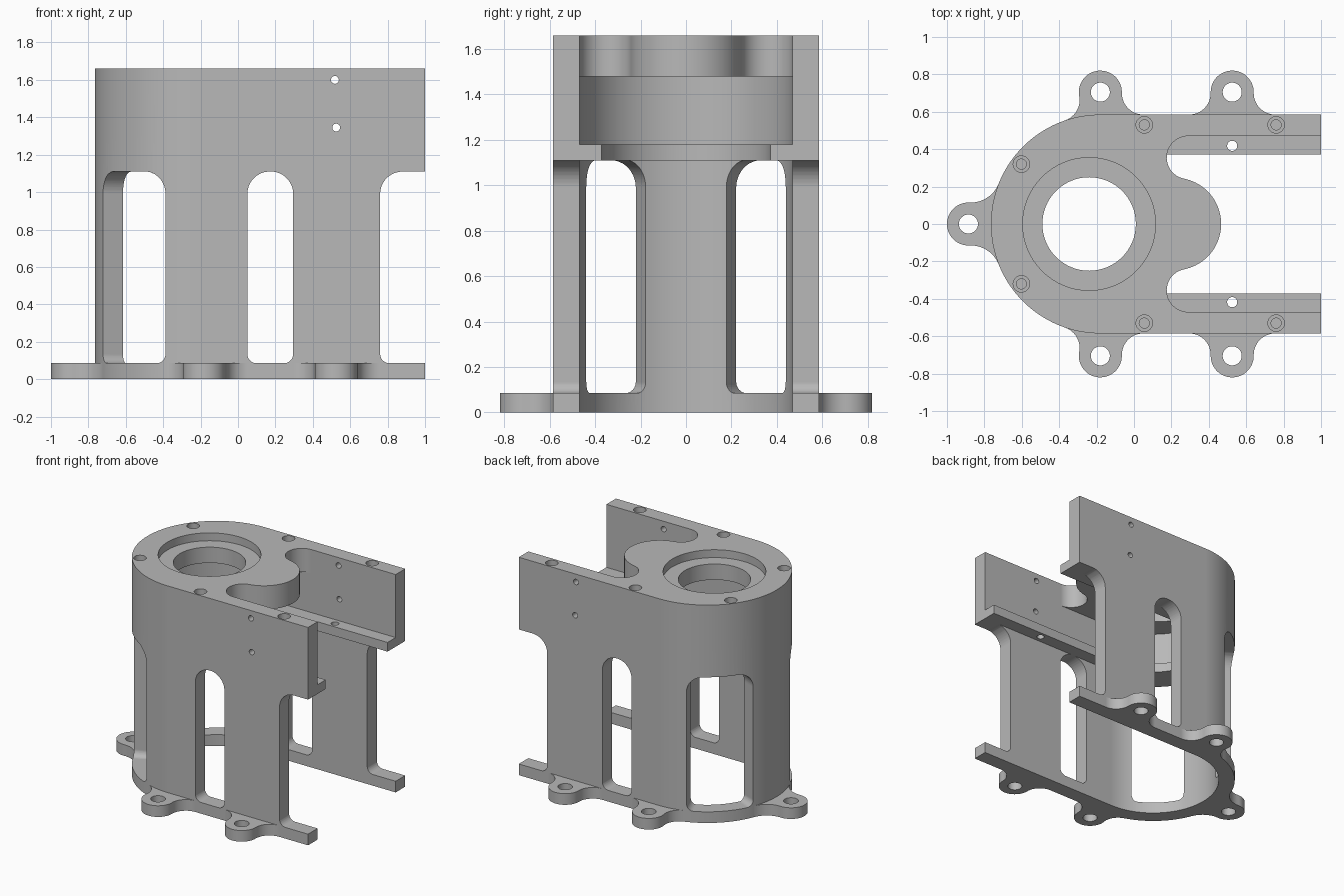
import bpy, bmesh, math
from math import sin, cos, pi, radians, sqrt, hypot, atan2
from mathutils import Vector

cube = bpy.data.objects.get("Cube")
if cube:
    bpy.data.objects.remove(cube, do_unlink=True)

CX = -0.18                 # centre of the rounded end
R_OUT, R_IN, R_LEDGE = 0.585, 0.47, 0.372
TOP, BASE, ARCH = 1.66, 0.085, 1.11

metal = bpy.data.materials.new("grey metal")
metal.use_nodes = True
GREY = (0.48, 0.48, 0.48, 1)
metal.diffuse_color = GREY
metal.node_tree.nodes["Principled BSDF"].inputs["Base Color"].default_value = GREY


def finish(name, bm):
    bmesh.ops.recalc_face_normals(bm, faces=bm.faces)
    mesh = bpy.data.meshes.new(name)
    bm.to_mesh(mesh)
    bm.free()
    mesh.materials.append(metal)
    ob = bpy.data.objects.new(name, mesh)
    bpy.context.scene.collection.objects.link(ob)
    return ob


def arc(cx, cy, r, a0, a1, n=16):
    steps = [radians(a0 + (a1 - a0) * i / n) for i in range(n + 1)]
    return [(cx + r * cos(a), cy + r * sin(a)) for a in steps]


def prism(name, outline, lo, hi, place=lambda u, v, w: (u, v, w)):
    """Extrude a 2D outline from lo to hi."""
    bm = bmesh.new()
    rings = [[bm.verts.new(place(u, v, w)) for u, v in outline] for w in (lo, hi)]
    for ring in rings:
        bm.faces.new(ring)
    n = len(outline)
    for i in range(n):
        j = (i + 1) % n
        bm.faces.new((rings[0][i], rings[0][j], rings[1][j], rings[1][i]))
    return finish(name, bm)


def disc(x, y, r, n=32):
    return arc(x, y, r, 0, 360, n)[:-1]


def u_shape(r, x_end):
    return arc(CX, 0, r, 90, 270, 64) + [(x_end, -r), (x_end, r)]


def combine(body, other, operation="DIFFERENCE"):
    mod = body.modifiers.new("cut", "BOOLEAN")
    mod.operation, mod.solver, mod.object = operation, "EXACT", other
    bpy.context.view_layer.objects.active = body
    bpy.ops.object.modifier_apply(modifier=mod.name)
    bpy.data.objects.remove(other, do_unlink=True)


def window(name, u0, u1, place, scale=1):
    """Arched window cutter; place maps (u, z, side) to a point."""
    r_top, r_low = 0.12, 0.05
    offs = {0.0}
    for r in (r_top, r_low):
        offs |= {r * (1 - cos(pi / 2 * i / 10)) for i in range(1, 11)}
    width = (u1 - u0) * scale
    cols = sorted({round(d, 5) for o in offs for d in (o, width - o)}
                  | {width * i / 16 for i in range(1, 16)})

    def drop(d, r):
        return r - sqrt(max(0, r * r - (r - d) ** 2)) if d < r else 0

    bm = bmesh.new()
    prev = None
    for s in cols:
        d = max(0, min(s, width - s))
        z0, z1 = BASE + drop(d, r_low), ARCH - drop(d, r_top)
        u = u0 + s / scale
        ring = [bm.verts.new(place(u, z, k))
                for z, k in ((z0, 0), (z1, 0), (z1, 1), (z0, 1))]
        if prev:
            for i in range(4):
                j = (i + 1) % 4
                bm.faces.new((prev[i], prev[j], ring[j], ring[i]))
        else:
            bm.faces.new(ring)
        prev = ring
    bm.faces.new(prev)
    return finish(name, bm)


# Solid body, then the stepped cavity
housing = prism("housing", u_shape(R_OUT, 1), 0, TOP)
for r, lo, hi in ((R_IN, -0.2, ARCH), (R_LEDGE, 1, 1.3), (R_IN, 1.18, 1.48)):
    combine(housing, prism("cavity", u_shape(r, 1.3), lo, hi))

# Top opening around the rounded tongue
sx, sy, sr = 0.29, 0.355, 0.115
tx = 0.219
meet = math.degrees(atan2(sy, sx - tx))
tongue_r = hypot(sx - tx, sy) - sr
opening = ([(1.3, -R_IN)] + arc(sx, -sy, sr, 270, 180 - meet, 24)
           + arc(tx, 0, tongue_r, -meet, meet, 40)[1:-1]
           + arc(sx, sy, sr, 180 + meet, 90, 24) + [(1.3, R_IN)])
combine(housing, prism("opening", opening, 1.4, 1.8))

# Bearing seat and bore
combine(housing, prism("bearing_seat", disc(-0.24, 0, 0.355, 64), 1.6, 1.8))
combine(housing, prism("bore", disc(-0.24, 0, 0.25, 64), 1.4, 1.8))

# Windows in the straight walls and the rounded end
for side in (-1, 1):
    def flat(u, z, k):
        return (u, side * (0.41 + 0.3 * k), z)

    def bent(a, z, k):
        r = 0.42 + 0.3 * k
        return (CX - r * cos(a), side * r * sin(a), z)

    combine(housing, window("side_window", 0.05, 0.295, flat))
    combine(housing, window("end_cutout", 0.76, 1.4, flat))
    combine(housing, window("curved_window", radians(22.2), radians(69.2), bent, R_OUT))

# Mounting lugs with concave flares; local u runs along the wall, v outward
LUG_R, LUG_V = 0.115, 0.12


def flare(r, rounded):
    """Right-hand flare from the wall up to the lug circle."""
    if rounded:
        ro, rl, dist = R_OUT + r, LUG_R + r, R_OUT + LUG_V
        t = math.acos((ro * ro + dist * dist - rl * rl) / (2 * ro * dist))
        fx, fy = ro * sin(t), ro * cos(t) - R_OUT
        a0 = 270 - math.degrees(t)
    else:
        fy = r
        fx = sqrt((LUG_R + r) ** 2 - (LUG_V - r) ** 2)
        a0 = 270
    a1 = 180 + math.degrees(atan2(fy - LUG_V, fx))
    return arc(fx, fy, r, a0, a1, 12), a1 - 180


def lug(place, left_round, right_round, r):
    right, end_r = flare(r, right_round)
    left, end_l = flare(r, left_round)
    left = [(-u, v) for u, v in reversed(left)]
    tip = arc(0, LUG_V, LUG_R, end_r, 180 - end_l, 28)[1:-1]
    root = [(left[-1][0], -0.06), (right[0][0], -0.06)]
    # keep the hidden root inside the wall thickness
    if left_round:
        root[0] = (left[-1][0] * 0.9, left[-1][1] - 0.04)
    if right_round:
        root[1] = (right[0][0] * 0.9, right[0][1] - 0.04)
    if left_round and right_round:
        root.insert(1, (0, -0.06))
    combine(housing, prism("lug", right + tip + left + root, 0, BASE, place), "UNION")
    combine(housing, prism("lug_hole", disc(0, LUG_V, 0.051), -0.1, 0.2, place))


for side in (-1, 1):
    for x in (CX, 0.525):
        lug(lambda u, v, w: (x + u, side * (R_OUT + v), w), x == CX, False, 0.115)
lug(lambda u, v, w: (CX - R_OUT - v, u, w), True, True, 0.16)

# Screw holes in the rim, pin holes in walls and ledges
for side in (-1, 1):
    for x, y in ((-0.602, 0.32), (0.055, 0.53), (0.76, 0.53)):
        combine(housing, prism("screw_recess", disc(x, side * y, 0.044), 1.56, 1.8))
        combine(housing, prism("screw_hole", disc(x, side * y, 0.027), 1.45, 1.7))
    combine(housing, prism("ledge_hole", disc(0.525, side * 0.418, 0.027), 1, 1.3))
    for x, z in ((0.518, 1.6), (0.525, 1.345)):
        combine(housing, prism("wall_hole", disc(x, z, 0.021, 20), 0.4, 0.7,
                               lambda u, v, w: (u, side * w, v)))

# Smooth curves, crisp edges
bpy.ops.object.select_all(action="DESELECT")
housing.select_set(True)
bpy.context.view_layer.objects.active = housing
bpy.ops.object.shade_smooth_by_angle(angle=radians(30))
weighted = housing.modifiers.new("even_shading", "WEIGHTED_NORMAL")
weighted.keep_sharp = True
